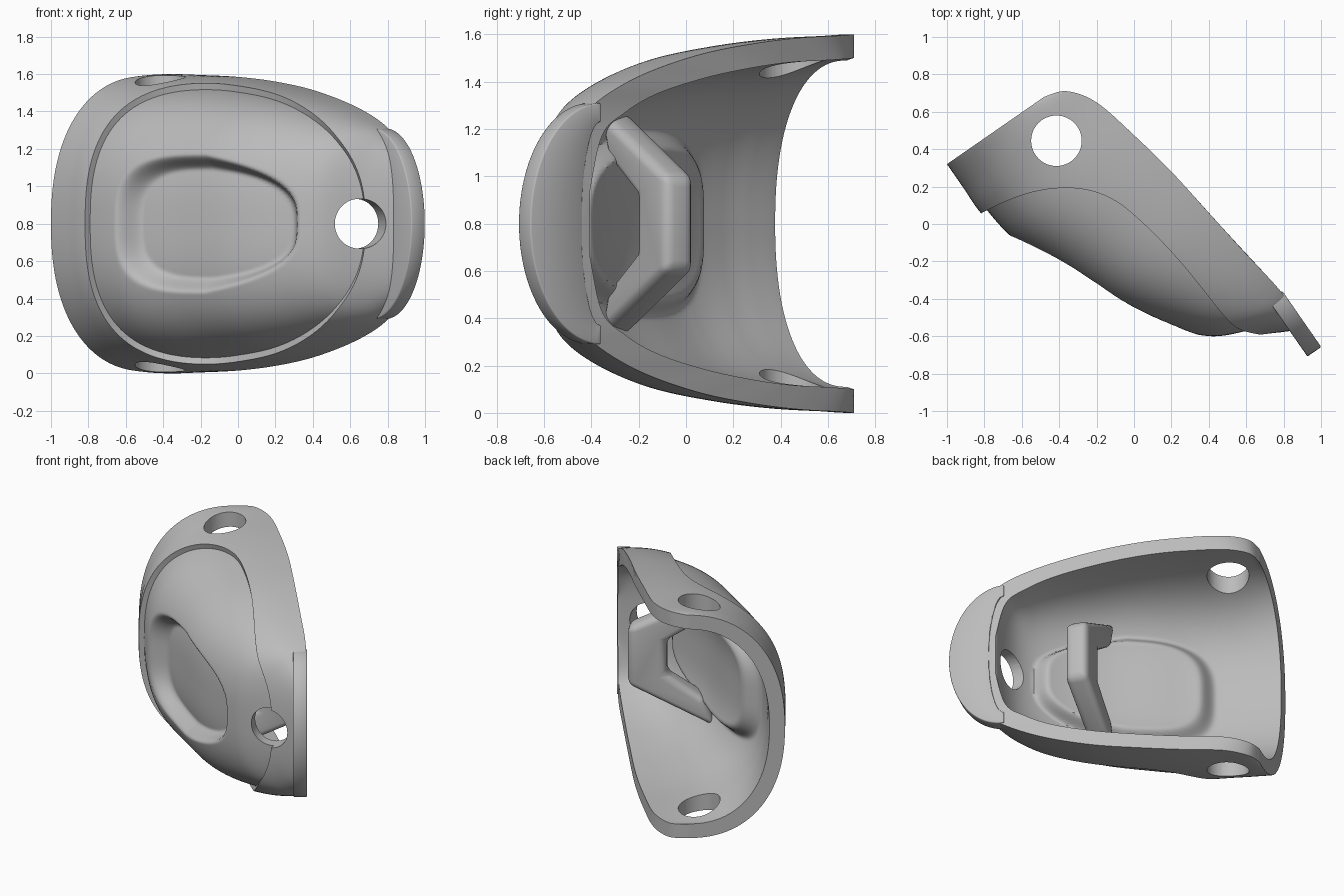
import bpy, bmesh, math
from mathutils import Vector

cube = bpy.data.objects.get("Cube")
if cube:
    bpy.data.objects.remove(cube, do_unlink=True)

grey = bpy.data.materials.new("plain grey")
grey.use_nodes = True
grey.diffuse_color = (0.5, 0.5, 0.5, 1)
grey.node_tree.nodes["Principled BSDF"].inputs["Base Color"].default_value = (0.5, 0.5, 0.5, 1)

MID = 0.8
# Rails of the loft: back rim, front ridge, and half heights
RIM = [(-.48, .68), (-.36, .71), (-.2, .65), (0, .475), (.2, .28), (.4, .06),
       (.6, -.16), (.75, -.32), (.83, -.42), (.89, -.51), (.92, -.56)]
RIDGE = [(-1, .32), (-.91, .19), (-.82, .06), (-.66, -.11), (-.4, -.28), (-.12, -.46),
         (.14, -.57), (.41, -.635), (.67, -.595), (.85, -.57), (.92, -.56)]
OUTER_H = [.79, .8, .795, .785, .76, .715, .64, .555, .47, .32, 0]
INNER_H = [.69, .7, .697, .69, .68, .655, .615, .555, .47, .35, 0]
LAST = len(RIM) - 1


def rail(points, t):
    """Smooth curve through evenly spaced knots."""
    i = min(int(t), LAST - 1)
    f = t - i
    a, b, c, d = (Vector(points[max(0, min(LAST, k))]) for k in range(i - 1, i + 3))
    return b + 0.5 * f * (c - a + f * (2 * a - 5 * b + 4 * c - d + f * (3 * (b - c) + d - a)))


def height(values, t):
    return max(0, rail([(v, 0) for v in values], t).x)


def dimple(p, grow):
    """Push a point in along the dimple axis."""
    if p.y > .3:
        return p
    axis, along = Vector((.47, .88, 0)), Vector((.88, -.47, 0))
    q = (p - Vector((-.17, -.33, MID))).dot(along)
    right = max(0, min(1, q / .53))
    half = (.36 - .11 * right) * grow
    e = (abs(q / (.54 * grow)) ** 3.2 + abs((p.z - MID) / half) ** 3.2) ** (1 / 3.2)
    k = max(0, min(1, (1.04 - e) / (.25 - .1 * right)))
    return p + axis * (.11 * k * k * (3 - 2 * k))


def section(r, o, h, phi, t):
    """Point on a squarish half-oval cross-section."""
    power = .72 + .16 * (t / 5 - 1) ** 2
    c = max(0, math.cos(phi)) ** power
    s = math.copysign(abs(math.sin(phi)) ** power, phi)
    xy = r + (o - r) * c
    return Vector((xy.x, xy.y, MID + h * s))


def outer_point(t, phi):
    return section(rail(RIM, t), rail(RIDGE, t), height(OUTER_H, t), phi, t)


def offset_point(t, phi, lift):
    """Outer skin moved along its normal."""
    p, d = outer_point(t, phi), .02
    across = outer_point(t, phi + d) - outer_point(t, phi - d)
    n = (outer_point(t + d, phi) - outer_point(t - d, phi)).cross(across).normalized()
    if n.dot(Vector((-.7, -.7, 0))) < 0:
        n = -n
    return p + n * lift


def inner_point(t, phi):
    ti = t * .82
    r, o = rail(RIM, ti), rail(RIDGE, ti)
    wall = .1 + .045 * min(1, ti / 3)
    f = min(1, wall / max(wall, (r - o).length) + (t / LAST) ** 16)
    return dimple(section(r, o + (r - o) * f, height(INNER_H, t), phi, ti), 1.08)


def finish(bm, name):
    bmesh.ops.remove_doubles(bm, verts=bm.verts, dist=.0002)
    bmesh.ops.recalc_face_normals(bm, faces=bm.faces)
    mesh = bpy.data.meshes.new(name)
    bm.to_mesh(mesh)
    bm.free()
    ob = bpy.data.objects.new(name, mesh)
    bpy.context.collection.objects.link(ob)
    mesh.materials.append(grey)
    return ob


def skin(bm, grid):
    for a, b in zip(grid, grid[1:]):
        for j in range(len(a) - 1):
            bm.faces.new((a[j], a[j + 1], b[j + 1], b[j]))


def apply_all(ob):
    bpy.ops.object.select_all(action='DESELECT')
    bpy.context.view_layer.objects.active = ob
    ob.select_set(True)
    for m in list(ob.modifiers):
        bpy.ops.object.modifier_apply(modifier=m.name)
    bpy.ops.object.shade_smooth_by_angle(angle=math.radians(45))


def make_cutter(name, centre, axis, radius, depth):
    bm = bmesh.new()
    bmesh.ops.create_cone(bm, cap_ends=True, segments=48, radius1=radius, radius2=radius, depth=depth)
    ob = finish(bm, name)
    ob.rotation_mode = 'QUATERNION'
    ob.rotation_quaternion = Vector(axis).to_track_quat('Z', 'Y')
    ob.location = centre
    return ob


def extrude_quads(name, quads, offset):
    bm = bmesh.new()
    for q in quads:
        bm.faces.new([bm.verts.new(p) for p in q])
    bmesh.ops.remove_doubles(bm, verts=bm.verts, dist=.0002)
    out = bmesh.ops.extrude_face_region(bm, geom=bm.faces[:], use_keep_orig=True)
    moved = [v for v in out["geom"] if isinstance(v, bmesh.types.BMVert)]
    bmesh.ops.translate(bm, verts=moved, vec=offset)
    return finish(bm, name)


def add_bevel(ob, width, segments):
    m = ob.modifiers.new("round", 'BEVEL')
    m.width, m.segments, m.limit_method, m.angle_limit = width, segments, 'ANGLE', math.radians(35)


# Hole cutters
side_hole = make_cutter("side_hole_cutter", (-.415, .445, MID), (0, 0, 1), .135, 3)
front_hole = make_cutter("front_hole_cutter", (.635, -.52, MID), (-.3, 1, 0), .133, .6)

# Cutter for the sunken front panel: dimpled floor, wall, then a cover outside the shell
RINGS, SPOKES = 80, 144
levels = [(k / RINGS, -.035) for k in range(RINGS + 1)]
levels += [(1 - k / RINGS, .05) for k in range(RINGS + 1)]
bm = bmesh.new()
grid = []
for rho, lift in levels:
    ring = []
    for j in range(SPOKES):
        a = math.tau * j / SPOKES
        reach, power = (3.75, 2 / 2.2) if math.cos(a) > 0 else (2.28, 2 / 3)
        u = math.copysign(abs(math.cos(a)) ** power, math.cos(a))
        p = offset_point(4.3 + rho * reach * u, 1.31 * rho * math.sin(a), lift)
        ring.append(bm.verts.new(dimple(p, 1) if lift < 0 else p))
    grid.append(ring + ring[:1])
skin(bm, grid)
recess = finish(bm, "panel_recess_cutter")

# Shell: outer and inner skins joined by the rim
ROWS, COLS = 120, 120
bm = bmesh.new()
skins = []
for point in (outer_point, inner_point):
    skins.append([[bm.verts.new(point(LAST * i / ROWS, math.pi * (j / COLS - .5)))
                   for j in range(COLS + 1)] for i in range(ROWS + 1)])
    skin(bm, skins[-1])
out, inn = skins
skin(bm, [out[0], inn[0]])
for j in (0, COLS):
    skin(bm, [[row[j] for row in out], [row[j] for row in inn]])
shell = finish(bm, "shell")
for cutter in (recess, side_hole, front_hole):
    cutter.hide_render = True
    m = shell.modifiers.new("cut", 'BOOLEAN')
    m.operation, m.solver, m.object = 'DIFFERENCE', 'EXACT', cutter
apply_all(shell)

# Crescent lip at the narrow end
run, away = Vector((.57, -.82, 0)), Vector((-.82, -.57, 0)) * .09
base = Vector((.793, -.358, MID))


def arc(reach, half, a):
    return base + run * (reach * math.cos(a)) + Vector((0, 0, half * math.sin(a)))


angles = [math.pi * (k / 48 - .5) for k in range(49)]
lip = extrude_quads("lip", [(arc(.1, .43, a), arc(.365, .51, a), arc(.365, .51, b), arc(.1, .43, b))
                            for a, b in zip(angles, angles[1:])], away)
add_bevel(lip, .012, 2)
apply_all(lip)

# Inner handle: a bar on two splayed legs
out_dir, side = Vector((.86, .5, 0)), Vector((.5, -.86, 0)) * .15
top = Vector((.47, -.025, MID)) - side / 2


def at(l, z):
    return top + out_dir * l + Vector((0, 0, z))


quads = [(at(0, -.2), at(0, .2), at(-.25, .12), at(-.25, -.12))]
for s in (1, -1):
    quads.append((at(0, .2 * s), at(-.57, .48 * s), at(-.5, .28 * s), at(-.25, .12 * s)))
handle = extrude_quads("handle", quads, side)
add_bevel(handle, .045, 5)
apply_all(handle)

for cutter in (recess, side_hole, front_hole):
    bpy.data.objects.remove(cutter, do_unlink=True)
